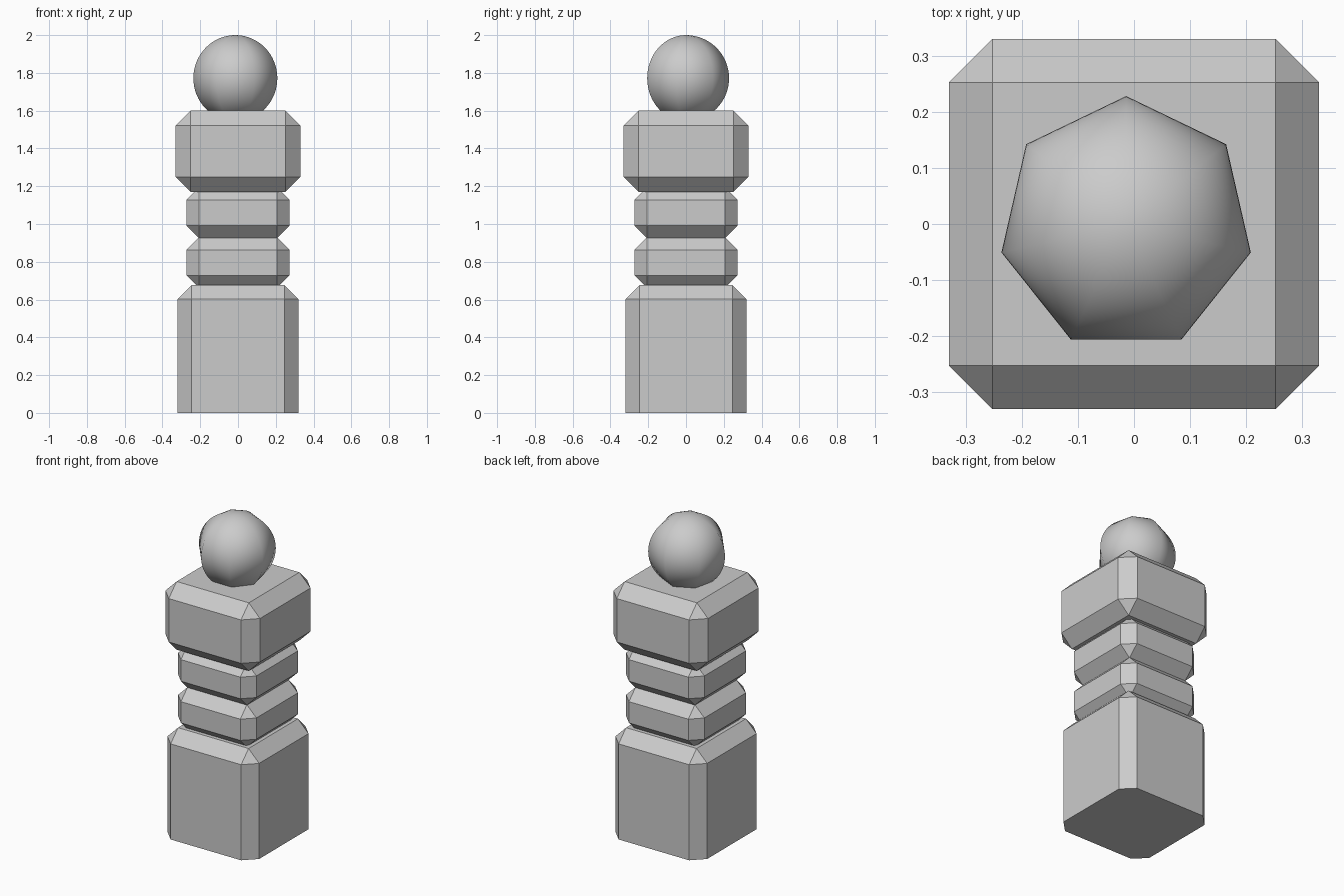
import bpy
import bmesh
from mathutils import Matrix, Vector

if "Cube" in bpy.data.objects:
    bpy.data.objects.remove(bpy.data.objects["Cube"])


def finish(name, bm):
    bmesh.ops.recalc_face_normals(bm, faces=bm.faces)
    mesh = bpy.data.meshes.new(name)
    bm.to_mesh(mesh)
    bm.free()
    obj = bpy.data.objects.new(name, mesh)
    bpy.context.collection.objects.link(obj)
    return obj


def chamfered_block(name, half, z0, z1, chamfer, flat_bottom=False):
    """Square block with chamfered edges; the base keeps a sharp bottom rim."""
    bm = bmesh.new()
    low = z0 - 2 * chamfer if flat_bottom else z0
    bmesh.ops.create_cube(bm, size=1, matrix=Matrix.Translation((0, 0, (low + z1) / 2))
                          @ Matrix.Diagonal((2 * half, 2 * half, z1 - low, 1)))
    bmesh.ops.bevel(bm, geom=bm.edges[:], offset=chamfer, offset_type='OFFSET',
                    segments=1, affect='EDGES')
    if flat_bottom:
        cut = bmesh.ops.bisect_plane(bm, geom=bm.verts[:] + bm.edges[:] + bm.faces[:],
                                     plane_co=Vector((0, 0, z0)), plane_no=Vector((0, 0, 1)),
                                     clear_inner=True)
        rim = [e for e in cut['geom_cut'] if isinstance(e, bmesh.types.BMEdge)]
        bmesh.ops.contextual_create(bm, geom=rim)
    return finish(name, bm)


# Square post and head block
chamfered_block("base_post", 0.32, 0.0, 0.677, 0.074, flat_bottom=True)
chamfered_block("head_block", 0.33, 1.17, 1.60, 0.078)

# Two stacked neck rings
for i, (z0, z1) in enumerate([(0.662, 0.928), (0.925, 1.193)]):
    chamfered_block(f"neck_ring_{i + 1}", 0.273, z0, z1, 0.066)

# Seven-sided smooth ball on top, a little off centre
bm = bmesh.new()
bmesh.ops.create_uvsphere(bm, u_segments=7, v_segments=32, radius=0.228,
                          matrix=Matrix.Translation((-0.014, 0, 1.772)))
for f in bm.faces:
    f.smooth = True
finish("top_ball", bm)
